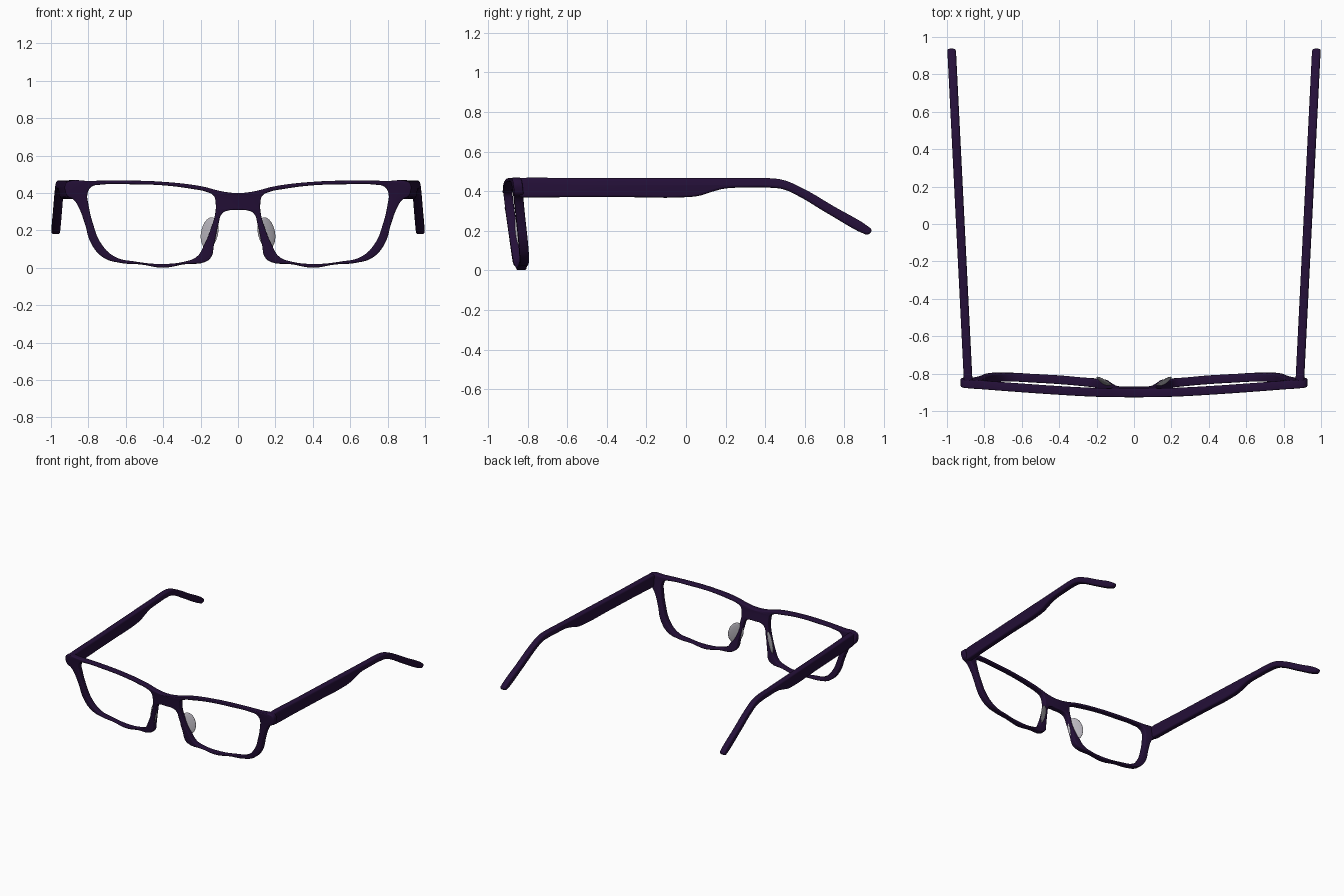
import bpy, bmesh
from math import hypot, radians

cube = bpy.data.objects.get("Cube")
if cube:
    bpy.data.objects.remove(cube)


def make_material(name, color):
    mat = bpy.data.materials.new(name)
    mat.use_nodes = True
    mat.diffuse_color = color
    bsdf = next(n for n in mat.node_tree.nodes if n.type == 'BSDF_PRINCIPLED')
    bsdf.inputs["Base Color"].default_value = color
    return mat


purple = make_material("dark purple", (0.018, 0.005, 0.04, 1))
pale = make_material("pale grey", (0.5, 0.48, 0.53, 1))


def smooth(obj, angle):
    bpy.ops.object.select_all(action='DESELECT')
    obj.select_set(True)
    bpy.context.view_layer.objects.active = obj
    bpy.ops.object.shade_smooth_by_angle(angle=radians(angle))


def plate(name, outlines, half, bevel, place):
    """Fill closed smooth outlines, give them rounded thickness, then place each vertex."""
    data = bpy.data.curves.new(name, 'CURVE')
    data.dimensions = '2D'
    data.fill_mode = 'BOTH'
    data.resolution_u = 6
    data.extrude = half - bevel
    data.bevel_depth = bevel
    data.bevel_resolution = 2
    data.offset = -bevel
    for points in outlines:
        spline = data.splines.new('BEZIER')
        spline.bezier_points.add(len(points) - 1)
        spline.use_cyclic_u = True
        for bp, (u, v) in zip(spline.bezier_points, points):
            bp.co = (u, v, 0)
        for bp in spline.bezier_points:
            bp.handle_left_type = bp.handle_right_type = 'AUTO'
    temp = bpy.data.objects.new(name + " curve", data)
    bpy.context.collection.objects.link(temp)
    graph = bpy.context.evaluated_depsgraph_get()
    mesh = bpy.data.meshes.new_from_object(temp.evaluated_get(graph))
    bpy.data.objects.remove(temp)

    bm = bmesh.new()
    bm.from_mesh(mesh)
    bmesh.ops.remove_doubles(bm, verts=bm.verts, dist=0.0002)
    for v in bm.verts:
        v.co = place(*v.co)
    bmesh.ops.recalc_face_normals(bm, faces=bm.faces)
    bm.to_mesh(mesh)
    bm.free()
    mesh.materials.clear()
    mesh.materials.append(purple)
    obj = bpy.data.objects.new(name, mesh)
    bpy.context.collection.objects.link(obj)
    smooth(obj, 40)
    return obj


# Front frame: half outline from the top of the bridge round to its underside
half_outline = [
    (0, .4), (.08, .408), (.2, .437), (.4, .46), (.6, .467), (.8, .465),
    (.905, .463), (.922, .45), (.922, .4), (.912, .383), (.88, .365),
    (.85, .32), (.82, .24), (.785, .13), (.72, .055), (.625, .026),
    (.52, .018), (.4, .001), (.28, .02), (.18, .03), (.145, .055),
    (.128, .125), (.105, .23), (.085, .29), (.05, .307), (0, .308)]
lens_hole = [
    (.12, .35), (.13, .385), (.17, .407), (.24, .421), (.385, .44), (.58, .447),
    (.73, .445), (.785, .432), (.805, .395), (.8, .34), (.775, .235),
    (.735, .135), (.66, .06), (.55, .034), (.4, .021), (.28, .035),
    (.22, .06), (.18, .125), (.145, .21), (.122, .29)]


def flip(points):
    return [(-x, z) for x, z in reversed(points)]


def bend(u, v, w):
    # Swept back towards the hinges and tilted back towards the bottom
    sweep = .076 * (hypot(u, .15) - .15)
    return (u, -.907 + sweep + .13 * (.42 - v) + w, v)


plate("front_frame", [half_outline + flip(half_outline[1:-1]), lens_hole, flip(lens_hole)],
      .023, .007, bend)

# Temple arms: side profile, splayed outwards towards the ear tips
arm_profile = [
    (-.845, .46), (-.835, .466), (-.5, .466), (0, .466), (.3, .466), (.42, .466),
    (.49, .457), (.57, .425), (.75, .322), (.92, .222), (.937, .203), (.92, .182),
    (.895, .187), (.72, .285), (.55, .385), (.49, .41), (.42, .418), (.3, .418),
    (.2, .414), (.13, .397), (.07, .378), (0, .37), (-.3, .37),
    (-.6, .37), (-.835, .37), (-.845, .376)]

for side, s in (("left", 1), ("right", -1)):
    plate(side + "_arm", [arm_profile], .023, .012,
          lambda u, v, w, s=s: (s * (.887 + .05 * (u + .83) + w), u, v))

    # Nose pads: flattened ovals angled to the nose
    bpy.ops.mesh.primitive_uv_sphere_add(
        segments=24, ring_count=14, location=(s * .152, -.85, .187),
        rotation=(radians(-6), radians(-10 * s), radians(36 * s)))
    pad = bpy.context.object
    pad.name = side + "_nose_pad"
    pad.scale = (.056, .01, .085)
    pad.data.materials.append(pale)
    smooth(pad, 60)
